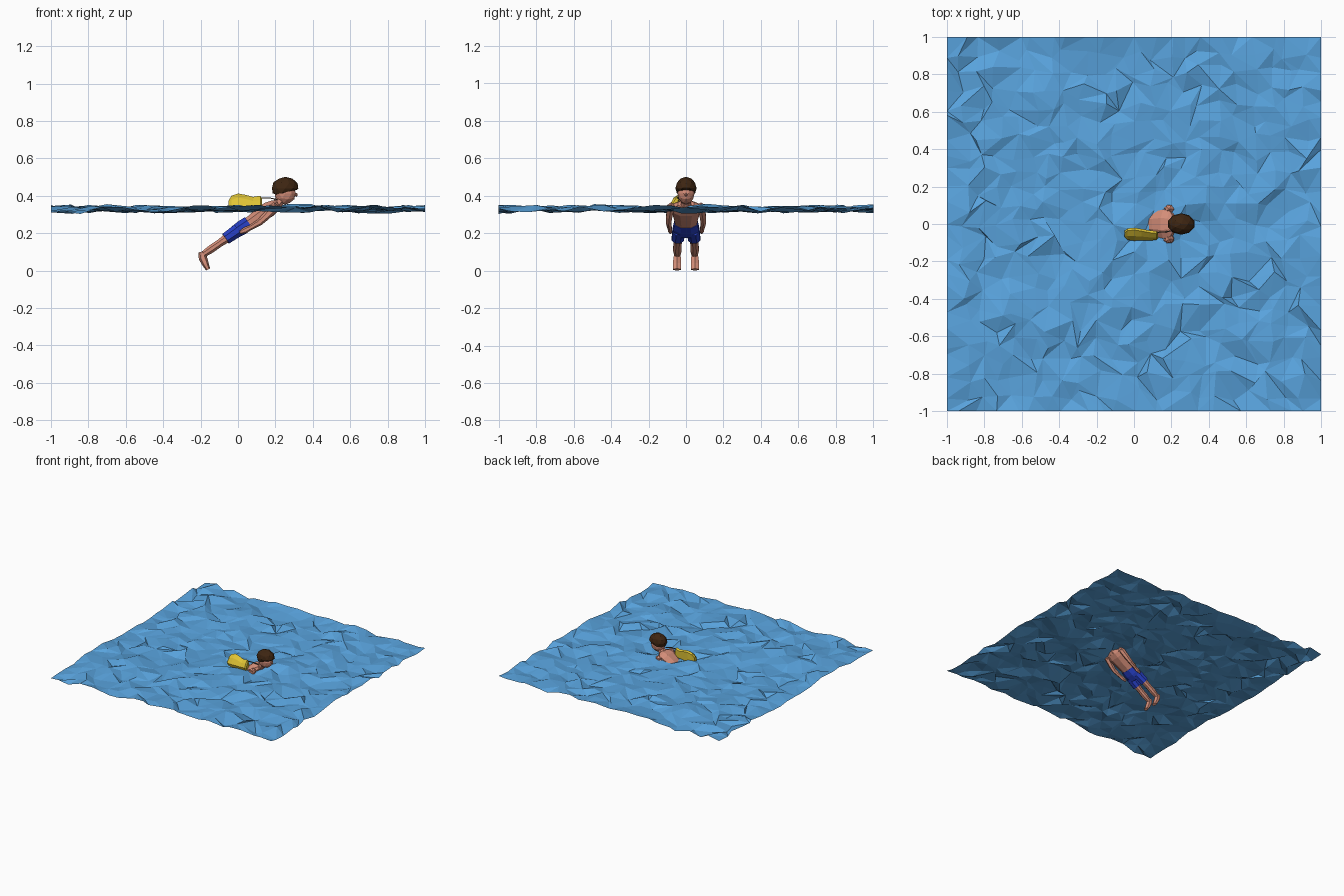
import bpy, bmesh, math, random
from mathutils import Vector, noise

if "Cube" in bpy.data.objects:
    bpy.data.objects.remove(bpy.data.objects["Cube"])

random.seed(4)


def material(name, rgb):
    m = bpy.data.materials.new(name)
    m.diffuse_color = (*rgb, 1)
    m.use_nodes = True
    m.node_tree.nodes["Principled BSDF"].inputs["Base Color"].default_value = m.diffuse_color
    return m


WATER = material("water blue", (0.10, 0.37, 0.73))
SKIN = material("skin", (0.66, 0.27, 0.19))
HAIR = material("dark brown hair", (0.048, 0.019, 0.006))
SHORTS = material("shorts blue", (0.02, 0.05, 0.56))
YELLOW = material("float yellow", (0.74, 0.55, 0.035))
STRAP = material("strap grey", (0.08, 0.07, 0.05))


def finish(bm, name, mat, recalc=True):
    if recalc:
        bmesh.ops.recalc_face_normals(bm, faces=bm.faces)
    me = bpy.data.meshes.new(name)
    bm.to_mesh(me)
    bm.free()
    me.materials.append(mat)
    ob = bpy.data.objects.new(name, me)
    bpy.context.collection.objects.link(ob)
    return ob


def loft(name, rings, mat, n=8):
    """Flat-sided tube; each ring is (x, y, z, half width in y, half depth)."""
    bm = bmesh.new()
    pts = [Vector(r[:3]) for r in rings]
    loops = []
    for i, r in enumerate(rings):
        t = (pts[min(i + 1, len(pts) - 1)] - pts[max(i - 1, 0)]).normalized()
        side = Vector((0, 1, 0))
        side = (side - t * side.dot(t)).normalized()
        up = t.cross(side)
        loop = []
        for k in range(n):
            a = 2 * math.pi * (k + 0.5) / n
            loop.append(bm.verts.new(pts[i] + side * r[3] * math.cos(a) + up * r[4] * math.sin(a)))
        loops.append(loop)
    for a, b in zip(loops, loops[1:]):
        for k in range(n):
            bm.faces.new((a[k], a[(k + 1) % n], b[(k + 1) % n], b[k]))
    bm.faces.new(loops[0])
    bm.faces.new(loops[-1])
    return finish(bm, name, mat)


def ball(name, centre, radii, mat, sub=2, shape=None):
    bm = bmesh.new()
    bmesh.ops.create_icosphere(bm, subdivisions=sub, radius=1)
    for v in bm.verts:
        p = Vector([c + q * r for c, q, r in zip(centre, v.co, radii)])
        v.co = shape(p) if shape else p
    return finish(bm, name, mat)


# Choppy water sheet: jittered triangle grid
N = 22
bm = bmesh.new()
grid = []
for j in range(N + 1):
    row = []
    for i in range(N + 1):
        x, y = -1 + 2 * i / N, -1 + 2 * j / N
        if 0 < i < N:
            x += random.uniform(-0.036, 0.036)
        if 0 < j < N:
            y += random.uniform(-0.036, 0.036)
        z = 0.33 + 0.016 * noise.noise(Vector((x * 3, y * 3, 1.7))) + random.uniform(-0.019, 0.019)
        row.append(bm.verts.new((x, y, z)))
    grid.append(row)
for j in range(N):
    for i in range(N):
        a, b, c, d = grid[j][i], grid[j][i + 1], grid[j + 1][i + 1], grid[j + 1][i]
        tris = ((a, b, c), (a, c, d)) if random.random() < 0.5 else ((a, b, d), (b, c, d))
        for t in tris:
            bm.faces.new(t)
finish(bm, "water_surface", WATER, recalc=False)

# Torso, neck and head
loft("torso", [(0.03, 0, 0.235, 0.062, 0.034), (0.07, 0, 0.262, 0.064, 0.036),
               (0.12, 0, 0.297, 0.072, 0.043), (0.165, 0, 0.327, 0.084, 0.045),
               (0.195, 0, 0.345, 0.078, 0.036), (0.215, 0, 0.357, 0.045, 0.024)], SKIN)
loft("neck", [(0.195, 0, 0.335, 0.032, 0.03), (0.235, 0, 0.39, 0.028, 0.028)], SKIN)
ball("head", (0.252, 0, 0.413), (0.058, 0.046, 0.06), SKIN)
ball("nose", (0.311, 0, 0.405), (0.009, 0.008, 0.011), SKIN, 1)


# Hair cap: bottom is clipped, higher at the face than at the nape
def cap(p):
    p.z = max(p.z, 0.395 + 0.035 * min(1, max(0, (p.x - 0.19) / 0.1)))
    return p


ball("hair", (0.252, 0, 0.44), (0.074, 0.057, 0.061), HAIR, 2, cap)

# Shorts: seat plus two legs
loft("shorts_seat", [(-0.02, 0, 0.203, 0.074, 0.037), (0.02, 0, 0.229, 0.074, 0.042),
                     (0.058, 0, 0.255, 0.067, 0.04)], SHORTS)
for s, side in ((-1, "right"), (1, "left")):
    loft(side + "_shorts_leg", [(-0.066, s * 0.044, 0.17, 0.035, 0.034),
                                (0.0, s * 0.038, 0.216, 0.037, 0.038)], SHORTS)
    # Leg and foot
    loft(side + "_leg", [(-0.188, s * 0.046, 0.085, 0.018, 0.018),
                         (-0.145, s * 0.046, 0.114, 0.025, 0.023),
                         (-0.1, s * 0.045, 0.145, 0.023, 0.022),
                         (-0.04, s * 0.042, 0.187, 0.029, 0.028)], SKIN)
    loft(side + "_foot", [(-0.197, s * 0.046, 0.1, 0.017, 0.014),
                          (-0.188, s * 0.047, 0.068, 0.022, 0.023),
                          (-0.174, s * 0.048, 0.035, 0.026, 0.018),
                          (-0.16, s * 0.048, 0.006, 0.024, 0.012)], SKIN, 6)
    # Arm held back along the body
    ball(side + "_shoulder", (0.19, s * 0.08, 0.337), (0.028, 0.025, 0.028), SKIN, 1)
    loft(side + "_arm", [(0.195, s * 0.082, 0.338, 0.021, 0.024),
                         (0.15, s * 0.09, 0.29, 0.019, 0.021),
                         (0.115, s * 0.093, 0.258, 0.016, 0.018),
                         (0.06, s * 0.087, 0.226, 0.013, 0.013)], SKIN, 6)
    loft(side + "_hand", [(0.065, s * 0.087, 0.229, 0.011, 0.013),
                          (0.04, s * 0.085, 0.216, 0.013, 0.017),
                          (0.01, s * 0.083, 0.203, 0.007, 0.009)], SKIN, 6)

# Rescue float: wedge section with a ridge towards the body, lofted along x
bm = bmesh.new()
loops = []
for x, top, back, front in ((-0.05, 0.375, -0.036, -0.07), (-0.035, 0.4, -0.024, -0.085),
                            (0.0, 0.412, -0.02, -0.09), (0.04, 0.405, -0.026, -0.088),
                            (0.08, 0.394, -0.034, -0.088), (0.12, 0.4, -0.038, -0.086),
                            (0.128, 0.385, -0.042, -0.075)):
    section = ((back, 0.325), (back, top - 0.01), (back - 0.012, top),
               ((back + front) / 2 - 0.01, top - 0.022), (front, 0.345), (front + 0.01, 0.318))
    loops.append([bm.verts.new((x, y, z)) for y, z in section])
for a, b in zip(loops, loops[1:]):
    for k in range(6):
        bm.faces.new((a[k], a[(k + 1) % 6], b[(k + 1) % 6], b[k]))
bm.faces.new(loops[0])
bm.faces.new(loops[-1])
finish(bm, "rescue_float", YELLOW)

# Tow strap from the float to the shoulder
loft("tow_strap", [(0.115, -0.045, 0.388, 0.004, 0.004), (0.165, -0.043, 0.389, 0.004, 0.004),
                   (0.21, -0.035, 0.38, 0.004, 0.004)], STRAP, 4)
